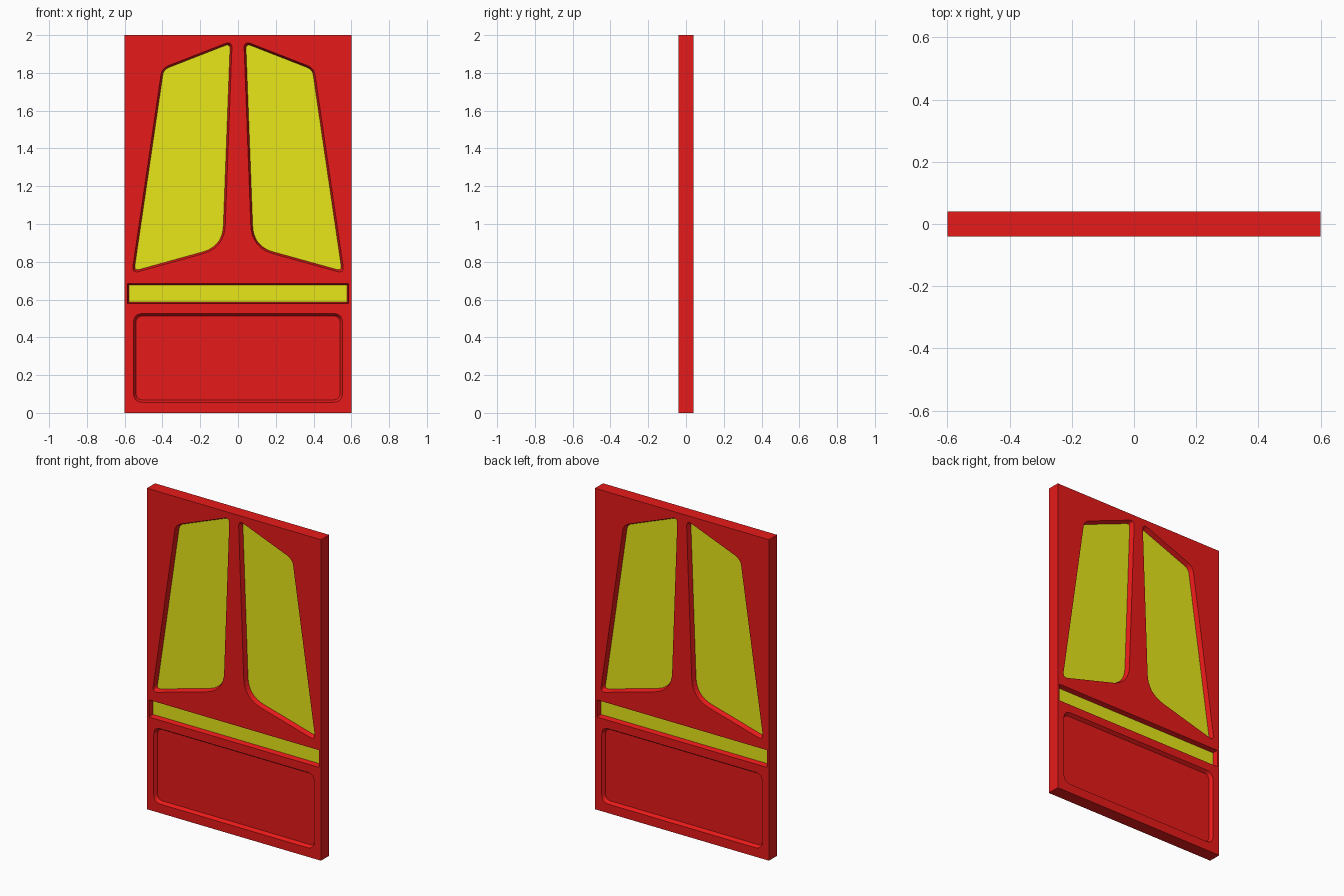
import bpy, bmesh
from mathutils import Vector

if "Cube" in bpy.data.objects:
    bpy.data.objects.remove(bpy.data.objects["Cube"])

HALF = 0.04  # half thickness of the door


def material(name, rgb):
    m = bpy.data.materials.new(name)
    m.diffuse_color = (*rgb, 1)
    m.use_nodes = True
    m.node_tree.nodes["Principled BSDF"].inputs["Base Color"].default_value = m.diffuse_color
    return m


RED = material("red_paint", (0.8, 0.01, 0.01))
YELLOW = material("yellow_glass", (0.8, 0.8, 0.01))


def inset(pts, d):
    """Shrink a counter-clockwise convex polygon by d."""
    out, n = [], len(pts)
    for i in range(n):
        p = Vector(pts[i])
        a = (p - Vector(pts[i - 1])).normalized()
        b = (Vector(pts[(i + 1) % n]) - p).normalized()
        na, nb = Vector((-a.y, a.x)), Vector((-b.y, b.x))
        out.append(p + (na + nb) * d / (1 + na.dot(nb)))
    return out


def rounded(pts, cuts, seg=8):
    """Round each corner, cutting back the given length along both edges."""
    out, n = [], len(pts)
    for i in range(n):
        p = Vector(pts[i])
        if cuts[i] == 0:
            out.append(p)
            continue
        a = p + (Vector(pts[i - 1]) - p).normalized() * cuts[i]
        b = p + (Vector(pts[(i + 1) % n]) - p).normalized() * cuts[i]
        for k in range(seg + 1):
            t = k / seg
            out.append(a * (1 - t) ** 2 + p * 2 * t * (1 - t) + b * t * t)
    return out


def ring(bm, outline, y):
    return [bm.verts.new((p[0], y, p[1])) for p in outline]


def bridge(bm, r1, r2):
    n = len(r1)
    for i in range(n):
        j = (i + 1) % n
        bm.faces.new((r1[i], r1[j], r2[j], r2[i]))


def loop_edges(bm, r):
    return [bm.edges.get((r[i - 1], r[i])) for i in range(len(r))]


def finish(bm, name, mat):
    bmesh.ops.recalc_face_normals(bm, faces=bm.faces[:])
    me = bpy.data.meshes.new(name)
    bm.to_mesh(me)
    bm.free()
    me.materials.append(mat)
    ob = bpy.data.objects.new(name, me)
    bpy.context.collection.objects.link(ob)


def rect(x, z0, z1):
    return [(-x, z0), (x, z0), (x, z1), (-x, z1)]


# Openings: name, corners, corner cuts, wall inset, recess depth, material
win = [(0.072, 0.874), (0.562, 0.738), (0.403, 1.825), (0.031, 1.970)]
win_cuts = [0.12, 0.04, 0.04, 0.04]
openings = [
    ("window_right", win, win_cuts, 0.010, 0.028, YELLOW),
    ("window_left", [(-x, z) for x, z in reversed(win)], win_cuts[::-1], 0.010, 0.028, YELLOW),
    ("middle_strip", rect(0.586, 0.578, 0.685), [0] * 4, 0.008, 0.028, YELLOW),
    ("lower_panel", rect(0.553, 0.056, 0.526), [0.05] * 4, 0.013, 0.02, RED),
]

# Door frame: slab with tapered openings, alike on both sides
frame = bmesh.new()
outer = [ring(frame, rect(0.6, 0, 2), s * HALF) for s in (-1, 1)]
bridge(frame, *outer)
fills = [loop_edges(frame, r) for r in outer]
for name, pts, cuts, d, depth, mat in openings:
    big = rounded(pts, cuts)
    small = rounded(inset(pts, d), [max(c - d, c * 0.6) for c in cuts])
    inner = []
    for k, s in enumerate((-1, 1)):
        lip = ring(frame, big, s * HALF)
        bed = ring(frame, small, s * (HALF - depth))
        bridge(frame, lip, bed)
        fills[k] += loop_edges(frame, lip)
        inner.append(bed)
    bridge(frame, *inner)

    # Infill pane sitting in the opening
    pane = bmesh.new()
    a, b = (ring(pane, small, s * (HALF - depth)) for s in (-1, 1))
    bridge(pane, a, b)
    pane.faces.new(a)
    pane.faces.new(b)
    finish(pane, name, mat)

for edges, s in zip(fills, (-1, 1)):
    bmesh.ops.triangle_fill(frame, edges=edges, use_beauty=True, normal=(0, s, 0))
finish(frame, "door_frame", RED)
